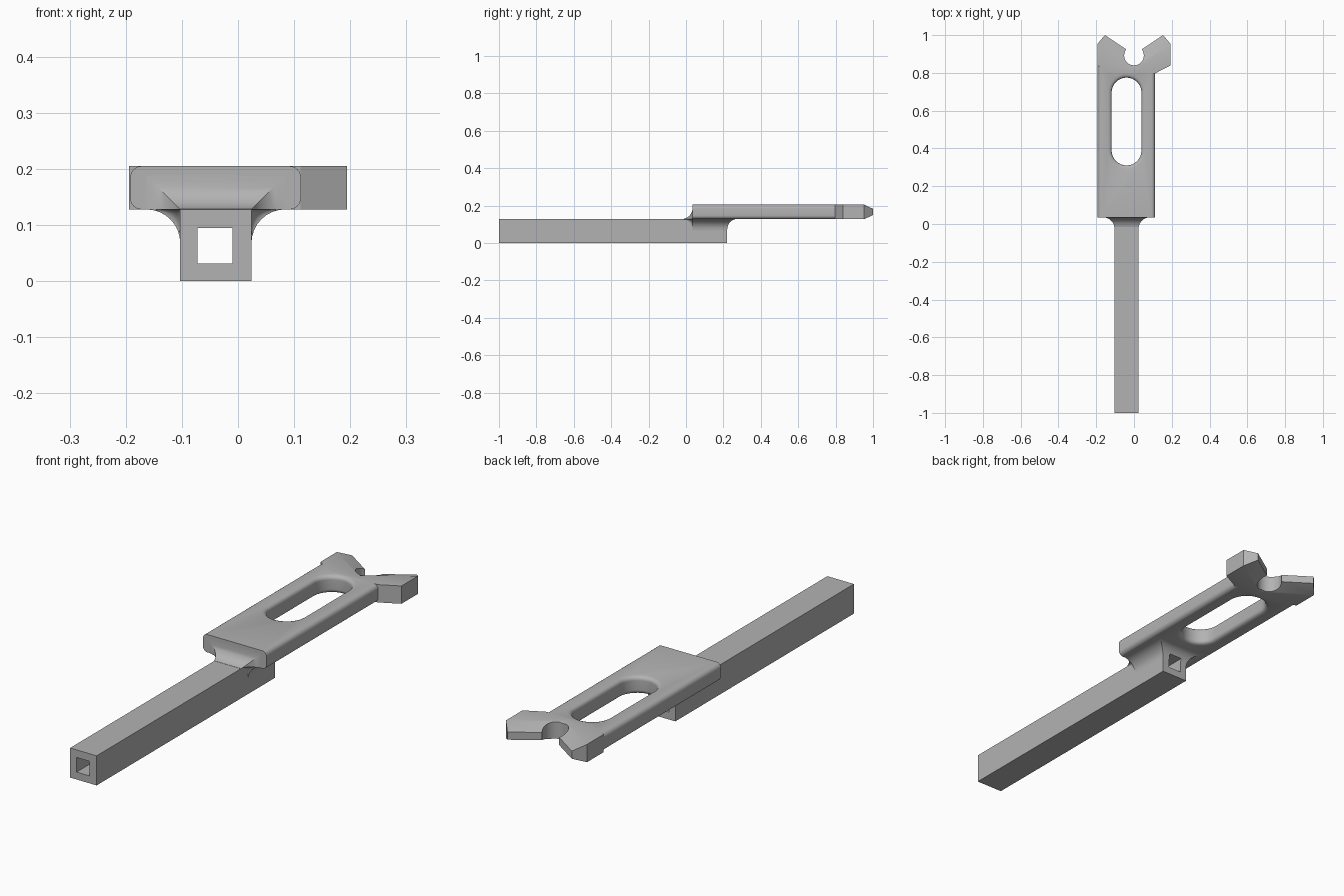
import bpy, bmesh, math

cube = bpy.data.objects.get("Cube")
if cube:
    bpy.data.objects.remove(cube, do_unlink=True)

grey = bpy.data.materials.new("plain grey")
grey.use_nodes = True
grey.diffuse_color = (0.45, 0.45, 0.45, 1)
grey.node_tree.nodes["Principled BSDF"].inputs["Base Color"].default_value = (0.45, 0.45, 0.45, 1)

# Shared dimensions
BAR_L, BAR_R, BAR_TOP, BAR_END = -0.103, 0.024, 0.128, 0.22
MID = (BAR_L + BAR_R) / 2
PLATE_L, PLATE_R, PLATE_FRONT, PLATE_TOP = -0.192, 0.112, 0.035, 0.205
FILLET = 0.06
STEPS = 8


def finish(name, bm, helper=False):
    bmesh.ops.recalc_face_normals(bm, faces=bm.faces)
    mesh = bpy.data.meshes.new(name)
    bm.to_mesh(mesh)
    bm.free()
    mesh.materials.append(grey)
    obj = bpy.data.objects.new(name, mesh)
    bpy.context.collection.objects.link(obj)
    if helper:
        obj.hide_render = True
        obj.hide_set(True)
        obj.display_type = 'WIRE'
    return obj


def loft(rings):
    """Closed solid through a list of equal-length point rings."""
    bm = bmesh.new()
    rows = [[bm.verts.new(p) for p in ring] for ring in rings]
    n = len(rows[0])
    for a, b in zip(rows, rows[1:]):
        for i in range(n):
            j = (i + 1) % n
            bm.faces.new((a[i], a[j], b[j], b[i]))
    bm.faces.new(rows[0][::-1])
    bm.faces.new(rows[-1])
    return bm


def rect(x0, x1, y0, y1, z):
    return [(x0, y0, z), (x1, y0, z), (x1, y1, z), (x0, y1, z)]


def box(x0, x1, y0, y1, z0, z1):
    return loft([rect(x0, x1, y0, y1, z) for z in (z0, z1)])


def flare(t, r):
    """Sideways growth of a concave quarter round after travelling t of r."""
    return r - math.sqrt(max(r * r - t * t, 0))


def cut(obj, cutter):
    mod = obj.modifiers.new("cut", 'BOOLEAN')
    mod.operation = 'DIFFERENCE'
    mod.solver = 'EXACT'
    mod.object = cutter


# Square channel through the bar
channel = finish("channel_cutter", box(-0.072, -0.010, -1.1, 0.4, 0.032, 0.095), True)
bar = finish("handle_bar", box(BAR_L, BAR_R, -1, BAR_END, 0, BAR_TOP))
cut(bar, channel)

# Flared foot joining the bar to the underside of the plate
rings = []
for k in range(STEPS + 1):
    t = FILLET * math.sin(math.pi / 2 * k / STEPS)
    d = flare(t, FILLET)
    rings.append(rect(BAR_L - d, BAR_R + d, PLATE_FRONT, BAR_END + d * 0.8, BAR_TOP - FILLET + t))
foot = finish("under_flare", loft(rings))
cut(foot, channel)


# Blend at the front of the plate, mitred at the bar corners
def collar_section(d, y):
    half = [(BAR_R + d, BAR_TOP + d)]
    for k in range(STEPS + 1):
        a = math.pi / 2 * (1 + k / STEPS)
        half.append((BAR_R + d + d * math.cos(a), BAR_TOP - d + d * math.sin(a)))
    other = [(2 * MID - x, z) for x, z in reversed(half)]
    return [(x, y, z) for x, z in half + other]


rings = []
for k in range(1, STEPS + 2):
    t = FILLET * math.sin(math.pi / 2 * k / (STEPS + 1))
    rings.append(collar_section(flare(t, FILLET), PLATE_FRONT - FILLET + t))
collar = finish("front_collar", loft(rings))
cut(collar, channel)

# Plate with rounded long edges
outline = [(PLATE_L, PLATE_FRONT), (PLATE_R, PLATE_FRONT), (PLATE_R, 0.80),
           (-0.11, 0.80), (PLATE_L, 0.842)]
bm = loft([[(x, y, z) for x, y in outline] for z in (BAR_TOP, PLATE_TOP)])
long_edges = [e for e in bm.edges
              if abs(e.verts[0].co.x - e.verts[1].co.x) < 1e-5
              and abs(e.verts[0].co.y - e.verts[1].co.y) > 0.1]
bmesh.ops.bevel(bm, geom=long_edges, offset=0.02, segments=6, profile=0.5, affect='EDGES')
plate = finish("plate", bm)


# Long slot with softened rims
def slot_ring(grow, z):
    r = 0.079 + grow
    ring = []
    for cy, start in ((0.696, 0), (0.389, math.pi)):
        for k in range(17):
            a = start + math.pi * k / 16
            ring.append((MID + r * math.cos(a), cy + r * math.sin(a), z))
    return ring


ROUND = 0.018
rims = [(flare(ROUND * k / 6, ROUND), PLATE_TOP - ROUND + ROUND * k / 6) for k in range(7)]
lower = [(g, BAR_TOP + PLATE_TOP - z) for g, z in reversed(rims)]
profile = [(ROUND, BAR_TOP - 0.02)] + lower + rims + [(ROUND, PLATE_TOP + 0.02)]
slot = finish("slot_cutter", loft([slot_ring(g, z) for g, z in profile]), True)
cut(plate, slot)

# Forked end: one half with a sharpened inner edge, then mirrored
full = [(0, 0.8225), (0, 0.797), (0.111, 0.797), (0.194, 0.84), (0.194, 0.953)]
thin = [(0.154, 1.0), (0, 0.897)]
bm = bmesh.new()
layers = []
for z_full, z_thin in ((BAR_TOP, 0.150), (PLATE_TOP, 0.183)):
    a = [bm.verts.new((x, y, z_full)) for x, y in full]
    b = [bm.verts.new((x, y, z_thin)) for x, y in thin]
    bm.faces.new(a)
    bm.faces.new((a[0], a[4], b[0], b[1]))
    layers.append(a[1:] + b)
low, high = layers
for i in range(len(low) - 1):
    bm.faces.new((low[i], low[i + 1], high[i + 1], high[i]))
geom = bmesh.ops.duplicate(bm, geom=bm.verts[:] + bm.edges[:] + bm.faces[:])["geom"]
for v in geom:
    if isinstance(v, bmesh.types.BMVert):
        v.co.x = -v.co.x
bmesh.ops.remove_doubles(bm, verts=bm.verts, dist=1e-5)
fork = finish("forked_end", bm)

# Round notch at the root of the fork
ring = [(0.052 * math.cos(math.tau * k / 40), 0.892 + 0.052 * math.sin(math.tau * k / 40))
        for k in range(40)]
notch = finish("notch_cutter", loft([[(x, y, z) for x, y in ring] for z in (0.08, 0.26)]), True)
cut(fork, notch)

# Apply the cuts, then smooth the curved surfaces
bpy.context.view_layer.update()
for obj in (bar, foot, collar, plate, fork):
    deps = bpy.context.evaluated_depsgraph_get()
    mesh = bpy.data.meshes.new_from_object(obj.evaluated_get(deps))
    obj.modifiers.clear()
    obj.data = mesh
    for o in bpy.context.selected_objects:
        o.select_set(False)
    obj.select_set(True)
    bpy.context.view_layer.objects.active = obj
    bpy.ops.object.shade_smooth_by_angle(angle=math.radians(25))

for cutter in (channel, slot, notch):
    bpy.data.objects.remove(cutter, do_unlink=True)
